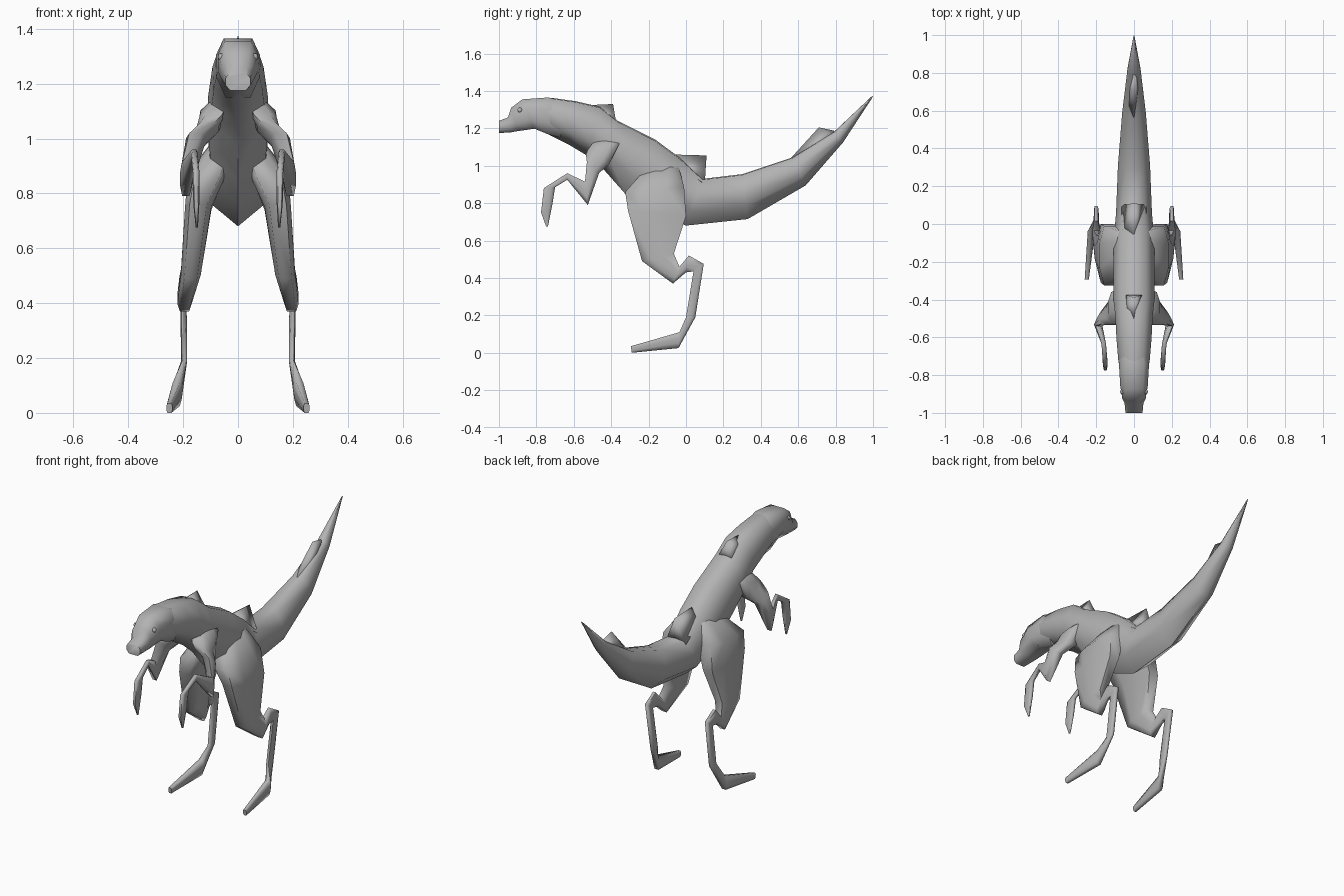
import bpy, bmesh, math

hide = bpy.data.materials.new("grey_hide")
hide.diffuse_color = (0.45, 0.45, 0.45, 1)

# Cross-sections: (u across the width, t from edge a to edge b)
BODY = [(-.58, .02), (0, 0), (.58, .02), (1, .36), (.95, .7), (0, 1), (-.95, .7), (-1, .36)]
BOX = [(-.65, 0), (.65, 0), (1, .3), (1, .7), (.65, 1), (-.65, 1), (-1, .7), (-1, .3)]
RIDGE = [(0, 0), (1, 1), (-1, 1)]


def finish(obj, mirror, angle):
    obj.data.materials.append(hide)
    if mirror:
        m = obj.modifiers.new("mirror", 'MIRROR')
        m.use_axis = (True, False, False)
    bpy.ops.object.select_all(action='DESELECT')
    obj.select_set(True)
    bpy.context.view_layer.objects.active = obj
    bpy.ops.object.shade_smooth_by_angle(angle=math.radians(angle))


def loft(name, section, stations, mirror=False, angle=75):
    """Skin rings; each station is (ay, az, by, bz, centre x, half width)."""
    bm = bmesh.new()
    rings = []
    for ay, az, by, bz, x, hx in stations:
        rings.append([bm.verts.new((x + u * hx, ay + (by - ay) * t, az + (bz - az) * t))
                      for u, t in section])
    n = len(section)
    for r, s in zip(rings, rings[1:]):
        for i in range(n):
            j = (i + 1) % n
            bm.faces.new((r[i], r[j], s[j], s[i]))
    bm.faces.new(rings[0])
    bm.faces.new(rings[-1])
    bmesh.ops.recalc_face_normals(bm, faces=bm.faces)
    me = bpy.data.meshes.new(name)
    bm.to_mesh(me)
    bm.free()
    obj = bpy.data.objects.new(name, me)
    bpy.context.collection.objects.link(obj)
    finish(obj, mirror, angle)


# Head with blunt muzzle
loft("head", BOX, [
    (-1, 1.24, -1, 1.175, 0, .045),
    (-.952, 1.258, -.94, 1.178, 0, .05),
    (-.935, 1.31, -.90, 1.185, 0, .062),
    (-.875, 1.355, -.81, 1.198, 0, .073),
    (-.735, 1.365, -.73, 1.165, 0, .08),
    (-.66, 1.345, -.67, 1.15, 0, .07)])

# Neck, trunk and tail
loft("body_and_tail", BODY, [
    (-.80, 1.355, -.79, 1.20, 0, .068),
    (-.72, 1.363, -.73, 1.165, 0, .083),
    (-.59, 1.345, -.63, 1.115, 0, .093),
    (-.46, 1.315, -.53, 1.055, 0, .099),
    (-.365, 1.24, -.44, .98, 0, .11),
    (-.165, 1.14, -.325, .85, 0, .108),
    (-.03, 1.04, -.18, .76, 0, .108),
    (.09, .93, .0, .68, 0, .095),
    (.30, .955, .33, .715, 0, .085),
    (.57, 1.045, .64, .895, 0, .062),
    (.79, 1.18, .84, 1.125, 0, .036),
    (.995, 1.373, 1.0, 1.37, 0, .002)])

# Pointed ridges on the neck, hips and tail
loft("neck_crest", RIDGE, [
    (-.50, 1.325, -.48, 1.28, 0, .06),
    (-.39, 1.33, -.37, 1.21, 0, .06)], angle=180)
loft("hip_crest", RIDGE, [
    (-.07, 1.06, -.07, 1.02, 0, .065),
    (.11, 1.055, .10, .90, 0, .065)], angle=180)
loft("tail_crest", RIDGE, [
    (.56, 1.04, .58, 1.01, 0, .04),
    (.71, 1.205, .72, 1.09, 0, .035),
    (.79, 1.188, .80, 1.15, 0, .022)], angle=180)

# Hind legs: hip, thigh, knee, hock, ankle, heel, toe
loft("hind_legs", BOX, [
    (-.20, 1.0, -.04, 1.0, .045, .04),
    (-.325, .86, -.01, .885, .113, .07),
    (-.31, .76, 0, .73, .145, .048),
    (-.235, .49, -.065, .53, .172, .036),
    (-.07, .37, -.035, .46, .195, .026),
    (0, .43, .015, .52, .2, .014),
    (.04, .435, .095, .475, .2, .012),
    (0, .19, .05, .19, .196, .011),
    (-.035, .11, -.04, .025, .225, .02),
    (-.295, .035, -.29, 0, .25, .011)], mirror=True)

# Arms: shoulder, upper arm, elbow, wrist, hanging claw
loft("arms", BOX, [
    (-.48, 1.15, -.34, 1.15, .05, .035),
    (-.525, 1.085, -.36, 1.11, .09, .047),
    (-.535, 1.06, -.41, 1.01, .11, .04),
    (-.53, 1.02, -.465, .96, .155, .034),
    (-.54, .915, -.525, .79, .19, .021),
    (-.635, .96, -.635, .925, .16, .012),
    (-.76, .88, -.70, .885, .153, .012),
    (-.775, .75, -.715, .79, .152, .011),
    (-.748, .675, -.738, .675, .15, .004)], mirror=True)

# Eyes
bpy.ops.mesh.primitive_uv_sphere_add(segments=10, ring_count=6, radius=.014,
                                     location=(0, 0, 0))
eyes = bpy.context.object
eyes.name = "eyes"
for v in eyes.data.vertices:
    v.co.x += .06
    v.co.y -= .888
    v.co.z += 1.297
finish(eyes, True, 60)
